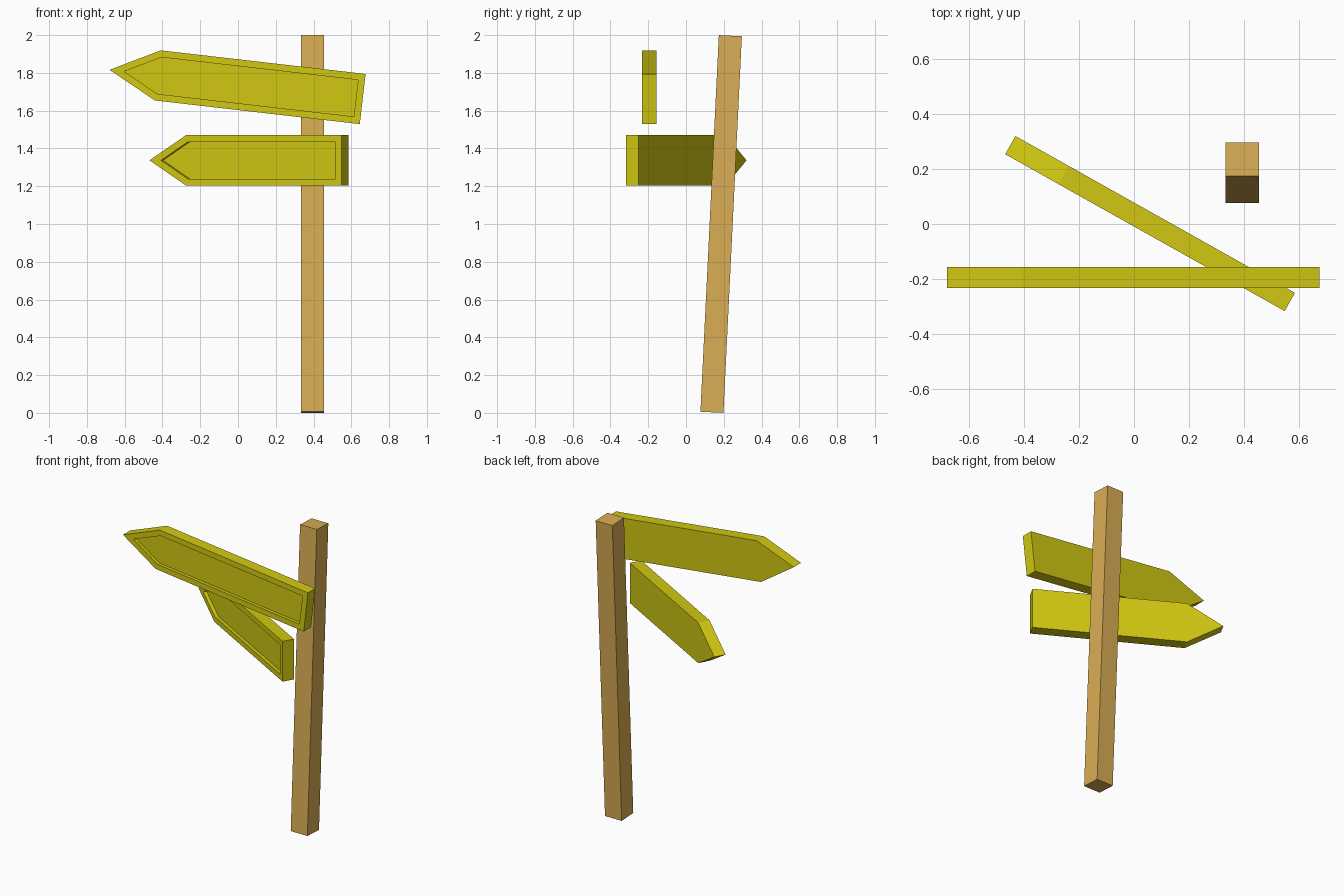
import bpy, bmesh
from math import radians
from mathutils import Matrix

if "Cube" in bpy.data.objects:
    bpy.data.objects.remove(bpy.data.objects["Cube"])


def material(name, rgb):
    m = bpy.data.materials.new(name)
    m.diffuse_color = (*rgb, 1)
    m.use_nodes = True
    m.node_tree.nodes["Principled BSDF"].inputs["Base Color"].default_value = m.diffuse_color
    return m


yellow = material("yellow_paint", (0.64, 0.58, 0.006))
wood = material("wood", (0.70, 0.42, 0.09))


def finish(bm, name, mat, matrix):
    bmesh.ops.recalc_face_normals(bm, faces=bm.faces)
    me = bpy.data.meshes.new(name)
    bm.to_mesh(me)
    bm.free()
    me.materials.append(mat)
    ob = bpy.data.objects.new(name, me)
    ob.matrix_world = matrix
    bpy.context.collection.objects.link(ob)


def arrow_sign(name, length, tip, height, location, yaw=0, roll=0):
    """Arrow board pointing to local -x, with its point at the origin."""
    thick, rim, recess = 0.076, 0.036, 0.022
    h = height / 2
    outline = [(0, 0), (tip, -h), (length, -h), (length, h), (tip, h)]
    bm = bmesh.new()
    front = bm.faces.new([bm.verts.new((x, -thick / 2, z)) for x, z in outline])
    # solid board
    res = bmesh.ops.extrude_face_region(bm, geom=[front], use_keep_orig=True)
    verts = [g for g in res["geom"] if isinstance(g, bmesh.types.BMVert)]
    bmesh.ops.translate(bm, verts=verts, vec=(0, thick, 0))
    bmesh.ops.recalc_face_normals(bm, faces=bm.faces)
    # raised rim around a sunken panel
    bmesh.ops.inset_region(bm, faces=[front], thickness=rim, use_even_offset=True)
    panel = bmesh.ops.extrude_discrete_faces(bm, faces=[front])["faces"][0]
    bmesh.ops.translate(bm, verts=panel.verts, vec=(0, recess, 0))
    matrix = (Matrix.Translation(location) @ Matrix.Rotation(radians(yaw), 4, 'Z')
              @ Matrix.Rotation(radians(roll), 4, 'Y'))
    finish(bm, name, yellow, matrix)


# leaning square post
bm = bmesh.new()
bmesh.ops.create_cube(bm, size=1, matrix=Matrix.Diagonal((0.122, 0.122, 1.996, 1)))
finish(bm, "post", wood,
       Matrix.Translation((0.394, 0.186, 1.0)) @ Matrix.Rotation(radians(-2.8), 4, 'X'))

# two arrow boards
arrow_sign("upper_sign", 1.349, 0.257, 0.267, (-0.68, -0.195, 1.816), roll=6.57)
arrow_sign("lower_sign", 1.166, 0.222, 0.267, (-0.45, 0.287, 1.337), yaw=-29.3)
